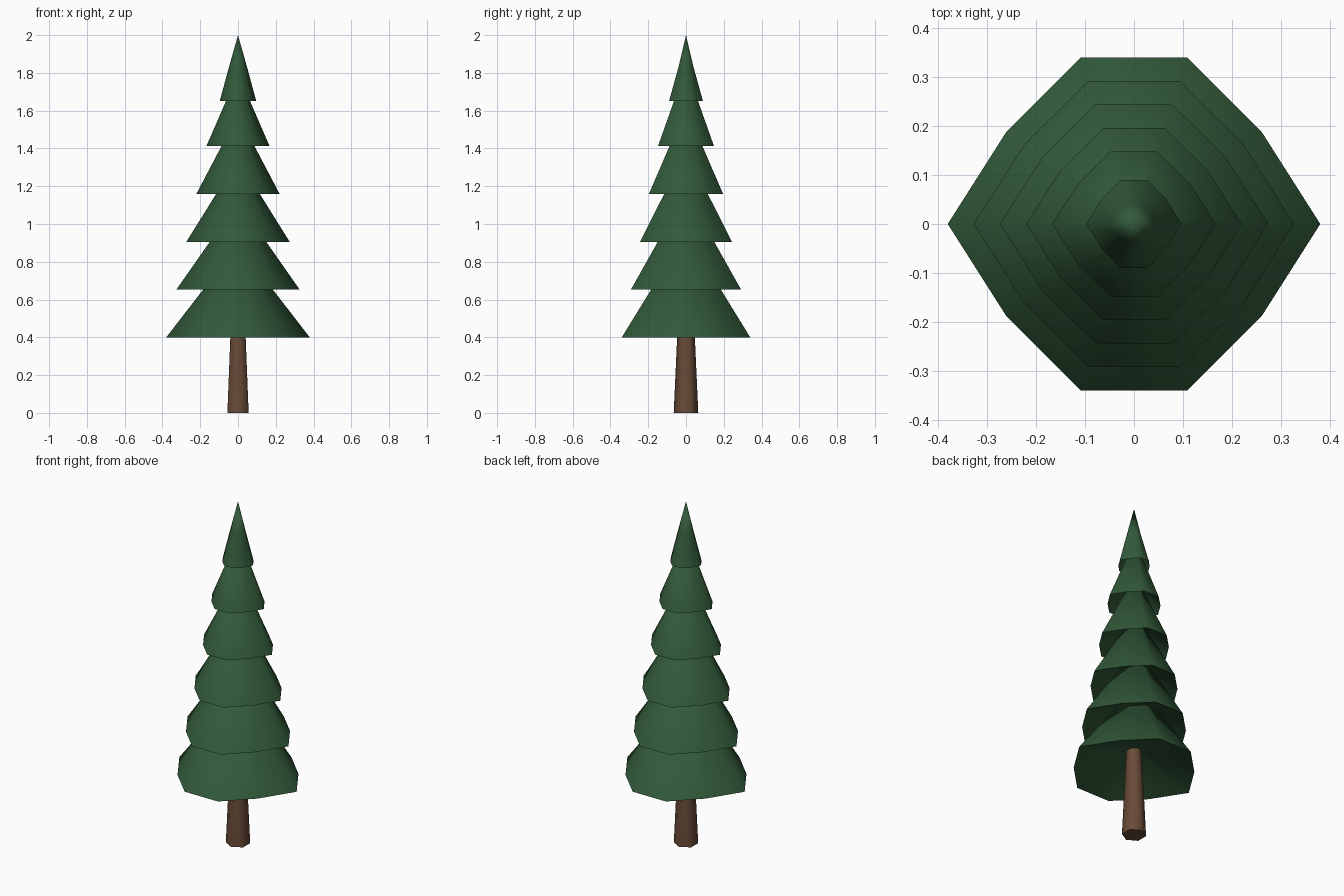
import bpy, bmesh, math

cube = bpy.data.objects.get("Cube")
if cube:
    bpy.data.objects.remove(cube, do_unlink=True)


def make_material(name, color):
    mat = bpy.data.materials.new(name)
    mat.use_nodes = True
    mat.diffuse_color = (*color, 1)
    mat.node_tree.nodes["Principled BSDF"].inputs["Base Color"].default_value = (*color, 1)
    return mat


needles = make_material("needle_green", (0.032, 0.102, 0.042))
bark = make_material("bark_brown", (0.141, 0.07, 0.039))

# Ten-sided branch outline, as fractions of the half width and half depth
QUARTER = [(0.684, 0.555), (0.285, 1.0)]
OUTLINE = ([(1, 0)] + QUARTER + [(-x, y) for x, y in reversed(QUARTER)]
           + [(-1, 0)] + [(-x, -y) for x, y in QUARTER]
           + [(x, -y) for x, y in reversed(QUARTER)])
HEXAGON = [(math.sin(math.tau * i / 6), math.cos(math.tau * i / 6)) for i in range(6)]


def loft(name, outline, levels, mat, start_cap=False, apex=None):
    """Skin an outline through (half width, half depth, height) levels."""
    bm = bmesh.new()
    rings = [[bm.verts.new((x * rx, y * ry, z)) for x, y in outline]
             for rx, ry, z in levels]
    n = len(outline)
    for low, high in zip(rings, rings[1:]):
        for i in range(n):
            j = (i + 1) % n
            bm.faces.new((low[i], low[j], high[j], high[i]))
    if start_cap:
        bm.faces.new(rings[0])
    if apex is None:
        bm.faces.new(rings[-1])
    else:
        tip = bm.verts.new((0, 0, apex))
        for i in range(n):
            bm.faces.new((rings[-1][i], rings[-1][(i + 1) % n], tip))
    bmesh.ops.recalc_face_normals(bm, faces=bm.faces)
    mesh = bpy.data.meshes.new(name)
    bm.to_mesh(mesh)
    bm.free()
    mesh.materials.append(mat)
    mesh.shade_smooth()
    mesh.set_sharp_from_angle(angle=math.radians(75))
    obj = bpy.data.objects.new(name, mesh)
    bpy.context.collection.objects.link(obj)
    return obj


# Trunk: tapered hexagonal post reaching into the lowest branches
loft("trunk", HEXAGON, [(0.065, 0.065, 0), (0.046, 0.046, 0.42), (0.04, 0.04, 0.56)],
     bark, start_cap=True)

# Branch tiers: rim width, rim depth, rim height, radius where the next tier starts
TIERS = [
    (0.38, 0.34, 0.40, 0.185),
    (0.327, 0.292, 0.652, 0.15),
    (0.274, 0.244, 0.905, 0.115),
    (0.22, 0.196, 1.16, 0.087),
    (0.167, 0.148, 1.413, 0.064),
    (0.097, 0.09, 1.65, 0),
]
for k, (rx, ry, z, neck) in enumerate(TIERS):
    # Hollow underside rising to the core, then the sloping outer skirt
    levels = [(0.035, 0.035, z + 0.115), (rx, ry, z)]
    if neck:
        step = TIERS[k + 1][2] - z
        t = 1 + 0.08 / step
        levels.append((rx + (neck - rx) * t, ry + (neck - ry) * t, z + step * t))
        loft(f"branch_tier_{k + 1}", OUTLINE, levels, needles, start_cap=True)
    else:
        levels.append((0.048, 0.04, 1.83))
        loft("tree_top", OUTLINE, levels, needles, start_cap=True, apex=2.0)
